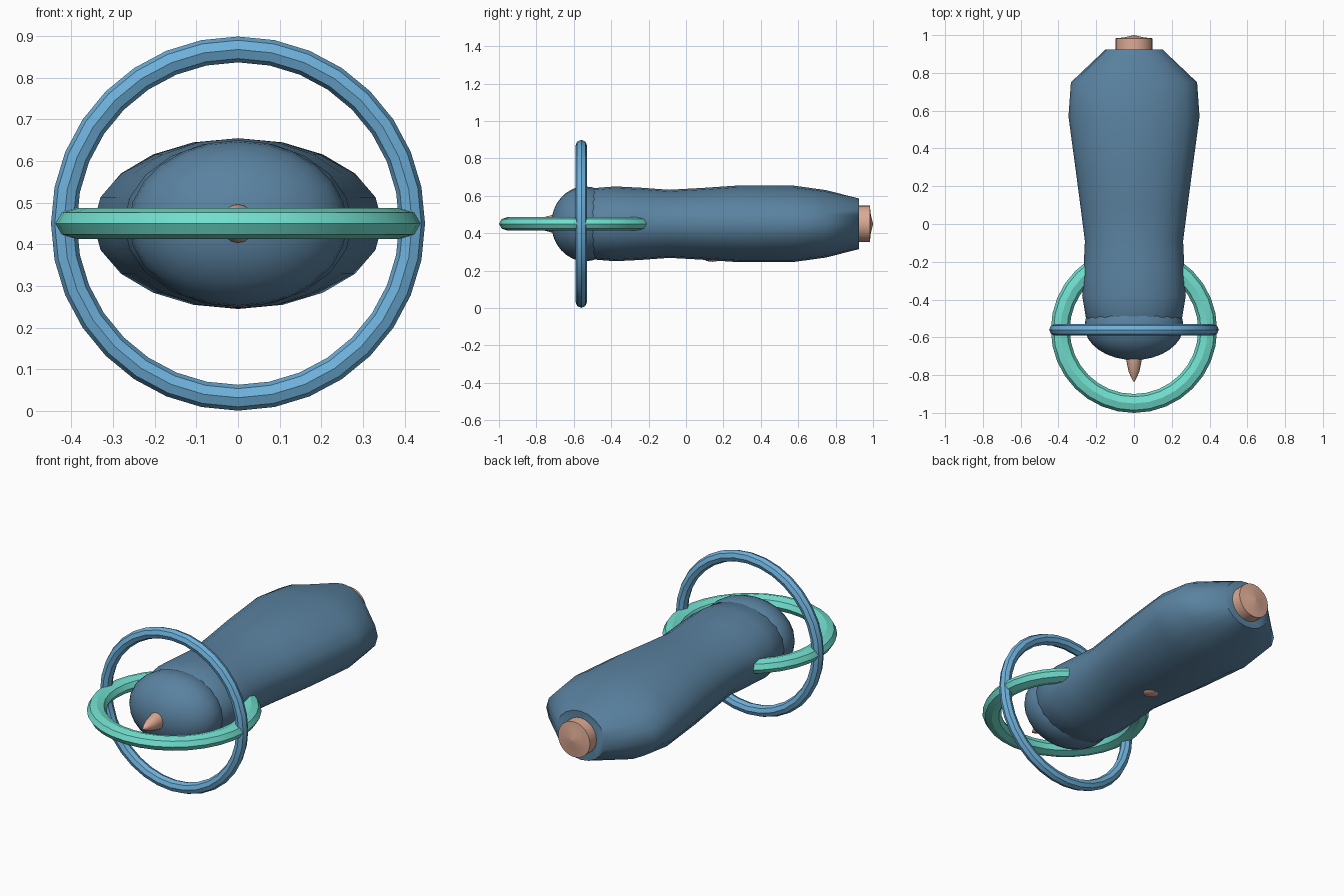
import bpy
import bmesh
import math

default = bpy.data.objects.get("Cube")
if default:
    bpy.data.objects.remove(default, do_unlink=True)

AXIS_Z = 0.45
RING_Y = -0.56


def material(name, r, g, b):
    mat = bpy.data.materials.new(name)
    mat.use_nodes = True
    mat.diffuse_color = (r, g, b, 1)
    mat.node_tree.nodes["Principled BSDF"].inputs["Base Color"].default_value = (r, g, b, 1)
    return mat


def finish(obj, mat, angle):
    obj.data.materials.clear()
    obj.data.materials.append(mat)
    obj.data.shade_smooth()
    obj.data.set_sharp_from_angle(angle=math.radians(angle))


def loft(name, sections, sides, mat, angle=40):
    """Closed shape along y from elliptical sections (y, half width, half height)."""
    bm = bmesh.new()
    loops = []
    for y, rx, rz in sections:
        loops.append([bm.verts.new((rx * math.cos(t), y, AXIS_Z + rz * math.sin(t)))
                      for t in (math.tau * i / sides for i in range(sides))])
    for a, b in zip(loops, loops[1:]):
        for i in range(sides):
            j = (i + 1) % sides
            bm.faces.new((a[i], a[j], b[j], b[i]))
    bm.faces.new(loops[0])
    bm.faces.new(loops[-1])
    bmesh.ops.recalc_face_normals(bm, faces=bm.faces)
    mesh = bpy.data.meshes.new(name)
    bm.to_mesh(mesh)
    bm.free()
    obj = bpy.data.objects.new(name, mesh)
    bpy.context.collection.objects.link(obj)
    finish(obj, mat, angle)
    return obj


def hoop(name, outer, minor, thickness, upright, mat):
    """Faceted ring; thickness is its half depth along its own axis."""
    bpy.ops.mesh.primitive_torus_add(
        major_segments=32, minor_segments=8,
        major_radius=outer - minor, minor_radius=minor,
        location=(0, RING_Y, AXIS_Z),
        rotation=(math.pi / 2 if upright else 0, 0, 0))
    obj = bpy.context.object
    obj.name = name
    for v in obj.data.vertices:
        v.co.z *= thickness / minor
    finish(obj, mat, 25)
    return obj


slate = material("slate blue", 0.102, 0.223, 0.352)
sky = material("sky blue", 0.156, 0.434, 0.701)
mint = material("mint green", 0.162, 0.730, 0.610)
peach = material("peach", 0.716, 0.402, 0.296)

# Long body, widest near the back
loft("body", [
    (-0.60, 0.17, 0.13), (-0.525, 0.250, 0.188), (-0.38, 0.274, 0.200),
    (-0.24, 0.267, 0.193), (-0.09, 0.260, 0.182), (0.09, 0.283, 0.192),
    (0.28, 0.308, 0.205), (0.57, 0.347, 0.205), (0.75, 0.334, 0.180),
    (0.925, 0.150, 0.135)], 20, slate, 50)

# Rounded head
dome = [math.pi / 2 * k / 8 for k in range(-8, 4)]
loft("head", [(-0.54 + 0.18 * math.sin(t), max(0.262 * math.cos(t), 0.002),
               max(0.2 * math.cos(t), 0.002)) for t in dome], 24, slate, 60)

# Pointed nose
loft("nose", [(-0.835, 0.003, 0.003), (-0.815, 0.014, 0.014), (-0.78, 0.029, 0.030),
              (-0.72, 0.041, 0.046), (-0.66, 0.044, 0.048)], 16, peach)

# Round tail cap with a shallow point
loft("tail_cap", [(0.90, 0.098, 0.098), (0.983, 0.098, 0.098),
                  (0.988, 0.05, 0.05), (1.0, 0.002, 0.002)], 24, peach)

# Small stud under the belly
bpy.ops.mesh.primitive_uv_sphere_add(segments=16, ring_count=8, radius=1,
                                     location=(0, 0.14, AXIS_Z - 0.185))
stud = bpy.context.object
stud.name = "belly_stud"
for v in stud.data.vertices:
    v.co.x *= 0.045
    v.co.y *= 0.045
    v.co.z *= 0.018
finish(stud, peach, 60)

# Two crossed rings around the head
hoop("upright_ring", 0.449, 0.031, 0.031, True, sky)
hoop("flat_ring", 0.44, 0.05, 0.037, False, mint)
